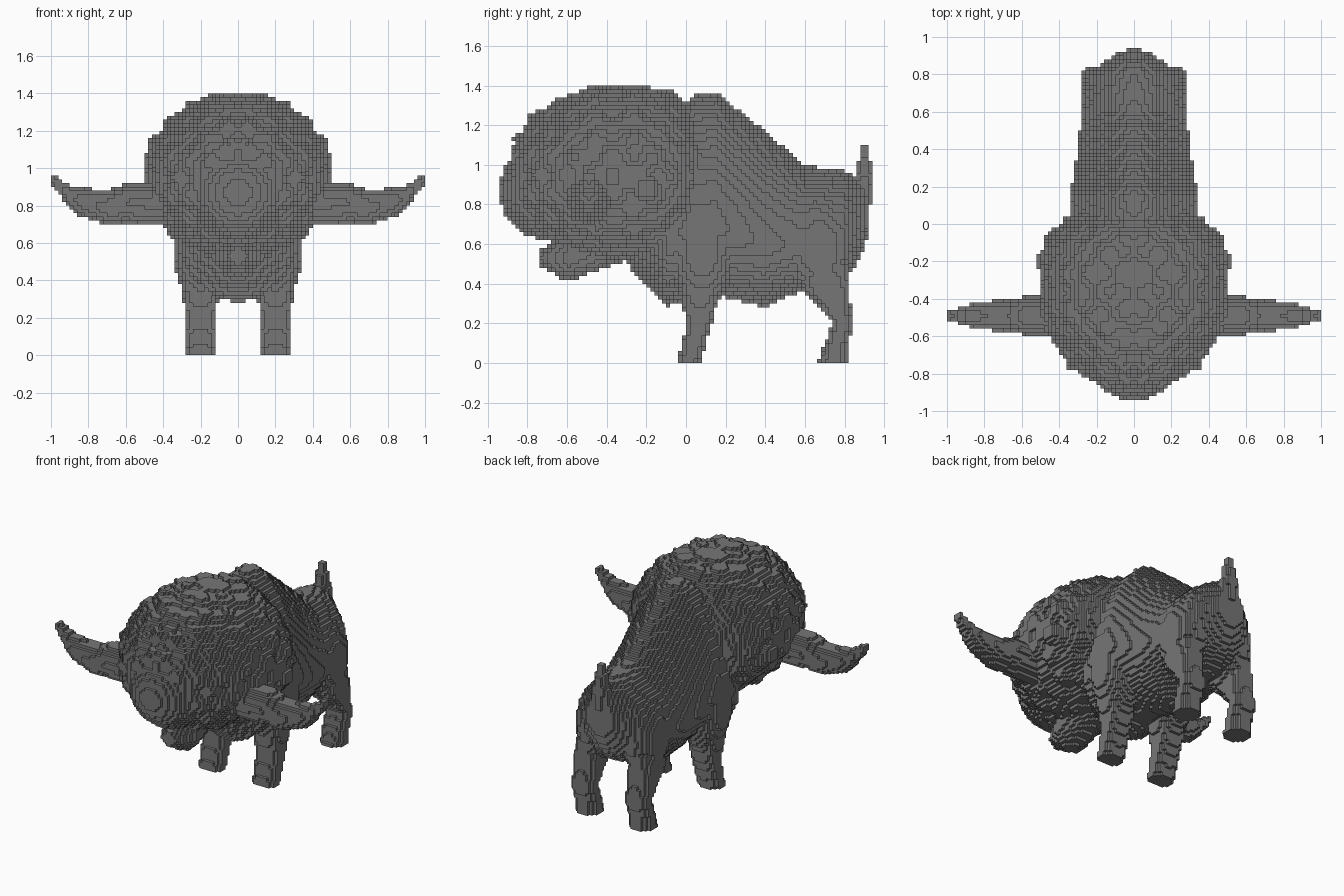
import bpy
import math

cube = bpy.data.objects.get("Cube")
if cube:
    bpy.data.objects.remove(cube, do_unlink=True)

BLOCK = 0.02  # edge of one block

fur = bpy.data.materials.new("dark grey")
fur.use_nodes = True
grey = [0.18] * 3 + [1]
fur.diffuse_color = grey
fur.node_tree.nodes["Principled BSDF"].inputs["Base Color"].default_value = grey


def middle(index):
    return (index + 0.5) * BLOCK


def span(low, high):
    return range(math.floor(low / BLOCK), math.ceil(high / BLOCK))


def mirrored(cells):
    """Keep the blocks on the left above the ground and copy them to the right."""
    left = {cell for cell in cells if cell[0] >= 0 and cell[2] >= 0}
    return left | {(-1 - x, y, z) for x, y, z in left}


def blob(centre, below, above=None, shag=0, back_power=2):
    """Ellipsoid of blocks with separate radii towards the low and high side;
    a larger back power makes its rear half fuller."""
    above = above or below
    spans = [span(c - b, c + a) for c, b, a in zip(centre, below, above)]
    cells = set()
    for i in spans[0]:
        for j in spans[1]:
            for k in spans[2]:
                point = [middle(index) for index in (i, j, k)]
                x, y, z = [(p - c) / (a if p > c else b)
                           for p, c, b, a in zip(point, centre, below, above)]
                distance = x * x + z * z + abs(y) ** (back_power if y > 0 else 2)
                wave_x, wave_y, wave_z = (30 * p for p in point)
                tuft = shag * math.sin(wave_x) * math.sin(wave_y) * math.cos(wave_z)
                if distance <= 1 + tuft:
                    cells.add((i, j, k))
    return mirrored(cells)


def loft(axes, across, stations, waist=0.5, power=2):
    """Blocks inside a loft. Axes are (along, sideways, height), each station is
    (along, half width, low, high), and waist is the height of the widest point."""
    cells = set()
    for start, end in zip(stations, stations[1:]):
        for i in span(start[0], end[0]):
            blend = (middle(i) - start[0]) / (end[0] - start[0])
            if not 0 <= blend <= 1:
                continue
            half, low, high = [a + (b - a) * blend for a, b in zip(start[1:], end[1:])]
            widest = low + waist * (high - low)
            for j in span(across - half, across + half):
                for k in span(low, high):
                    u = abs(middle(j) - across) / half
                    v = middle(k) - widest
                    v /= high - widest if v > 0 else low - widest
                    if u ** power + v ** power <= 1:
                        position = dict(zip(axes, (i, j, k)))
                        cells.add((position["x"], position["y"], position["z"]))
    return mirrored(cells)


parts = {}

# barrel and shoulder hump
parts["body"] = loft("yxz", 0, [
    (-.3, .1, .5, .8),
    (-.1, .32, .28, 1.2),
    (.03, .34, .33, 1.35),
    (.15, .34, .34, 1.37),
    (.4, .3, .28, 1.17),
    (.6, .28, .37, 1),
    (.8, .25, .48, .97),
    (.91, .1, .62, .92),
], waist=0.35, power=1.7)

# rounded rump and the thighs on either side of it
parts["rump"] = blob((0, .65, .68), (.27, .25, .3), (.27, .26, .25))
parts["thighs"] = blob((.17, .67, .58), (.12, .17, .25))

# huge rounded head with its woolly mane
parts["head_and_mane"] = blob((0, -.35, .95), (.5, .55, .42), (.5, .46, .45),
                              shag=0.1, back_power=3.5)

# blunt muzzle
parts["muzzle"] = blob((0, -.7, .87), (.26, .24, .25))

# jaw hanging below the muzzle
parts["jaw"] = loft("yxz", 0, [
    (-.74, .05, .49, .57),
    (-.6, .12, .41, .66),
    (-.3, .1, .52, .7),
])

# small ears behind the horns
parts["ears"] = blob((.46, -.2, .88), [.07] * 3)

# sideways horns with upturned tips
parts["horns"] = loft("xyz", -.49, [
    (.3, .11, .7, .94),
    (.6, .1, .71, .92),
    (.7, .09, .7, .88),
    (.88, .06, .76, .9),
    (1, .02, .92, .97),
])

# shoulders over the forelegs
parts["shoulders"] = blob((.2, .08, .6), (.15, .17, .33))

# forelegs
parts["front_legs"] = loft("zxy", .2, [
    (0, .075, -.05, .07),
    (.1, .075, -.02, .1),
    (.2, .08, 0, .13),
    (.5, .12, -.05, .2),
], power=3)

# hind legs with hocks
parts["hind_legs"] = loft("zxy", .2, [
    (0, .075, .66, .82),
    (.1, .075, .7, .82),
    (.2, .075, .74, .85),
    (.3, .08, .65, .83),
    (.4, .085, .57, .83),
    (.6, .05, .6, .8),
], power=2.5)

# short raised tail
parts["tail"] = loft("zxy", 0, [
    (.8, .07, .84, .93),
    (.95, .05, .86, .94),
    (1.1, .02, .88, .92),
])


def block_object(name, cells, solid):
    """Skin the blocks, leaving out faces hidden inside the animal."""
    verts, faces = {}, []
    for cell in sorted(cells):
        for axis in range(3):
            second, third = (axis + 1) % 3, (axis + 2) % 3
            for side in (0, 1):
                neighbour = list(cell)
                neighbour[axis] += 1 if side else -1
                if tuple(neighbour) in solid:
                    continue
                face = []
                for step, rise in ((0, 0), (1, 0), (1, 1), (0, 1)):
                    corner = list(cell)
                    corner[axis] += side
                    corner[second] += step
                    corner[third] += rise
                    face.append(verts.setdefault(tuple(corner), len(verts)))
                faces.append(face if side else face[::-1])
    mesh = bpy.data.meshes.new(name)
    mesh.from_pydata([[n * BLOCK for n in vert] for vert in verts], [], faces)
    mesh.materials.append(fur)
    bpy.context.scene.collection.objects.link(bpy.data.objects.new(name, mesh))


solid = set().union(*parts.values())
used = set()
for name, cells in parts.items():
    block_object(name, cells - used, solid)
    used |= cells
